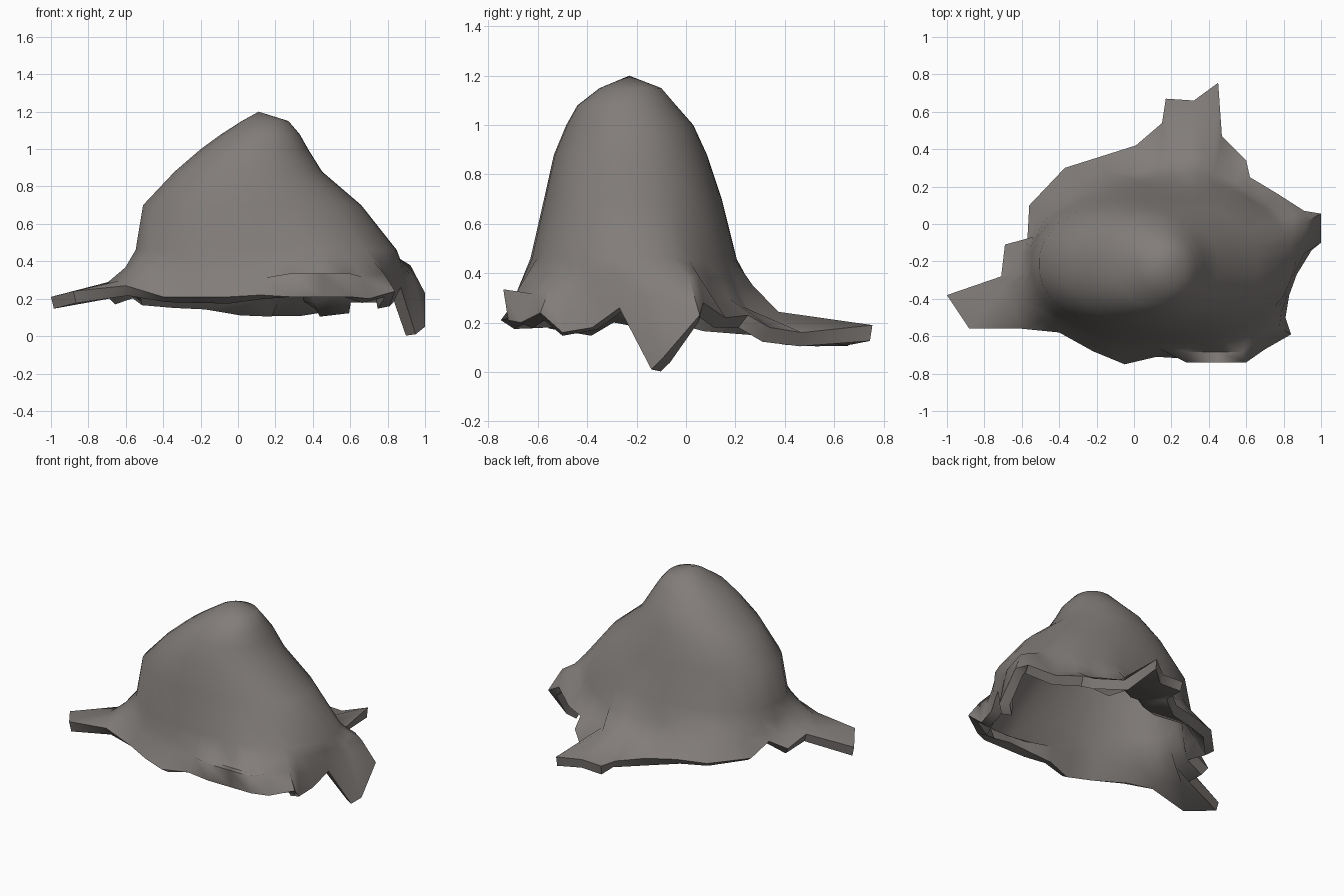
import bpy, bmesh, math

if "Cube" in bpy.data.objects:
    bpy.data.objects.remove(bpy.data.objects["Cube"])

# Ragged hem of the cloth, counter-clockwise from the right-hand corner (x, y, z)
HEM = [(0.87, -0.27, 0.26), (0.95, -0.14, 0.01), (1.0, -0.10, 0.05), (1.0, 0.055, 0.23),
       (0.91, 0.07, 0.28), (0.77, 0.16, 0.22), (0.62, 0.25, 0.23), (0.60, 0.34, 0.18),
       (0.47, 0.47, 0.16), (0.45, 0.755, 0.19), (0.32, 0.66, 0.17), (0.17, 0.67, 0.17),
       (0.15, 0.54, 0.16), (0.01, 0.42, 0.17), (-0.18, 0.36, 0.19), (-0.37, 0.30, 0.19),
       (-0.56, 0.10, 0.20), (-0.57, -0.08, 0.25), (-0.69, -0.11, 0.22), (-0.71, -0.28, 0.26),
       (-1.0, -0.38, 0.21), (-0.88, -0.56, 0.24), (-0.60, -0.56, 0.27), (-0.40, -0.58, 0.21),
       (-0.22, -0.68, 0.21), (-0.05, -0.75, 0.21), (0.12, -0.71, 0.22), (0.28, -0.72, 0.21),
       (0.45, -0.72, 0.21), (0.60, -0.72, 0.21), (0.70, -0.67, 0.20), (0.84, -0.59, 0.24),
       (0.81, -0.50, 0.16), (0.83, -0.38, 0.18)]

# Oval body sections: z, left, right, front, back
SECTIONS = [(1.15, 0.02, 0.27, -0.35, -0.10), (1.08, -0.09, 0.33, -0.44, -0.04),
            (1.0, -0.20, 0.375, -0.485, 0.03), (0.88, -0.34, 0.45, -0.535, 0.085),
            (0.70, -0.51, 0.66, -0.575, 0.145), (0.46, -0.55, 0.85, -0.63, 0.205)]
PEAK = (0.11, -0.23, 1.2)
N = len(HEM)


def hem_angles():
    """Angle of each hem point around the body, unwrapped and evened out."""
    a = [math.atan2((y + 0.2) / 0.45, (x - 0.12) / 0.7) for x, y, z in HEM]
    for i in range(1, N):
        while a[i] < a[i - 1] - math.pi:
            a[i] += 2 * math.pi
    for _ in range(2):
        ext = [a[-1] - 2 * math.pi] + a + [a[0] + 2 * math.pi]
        a = [(ext[i] + 2 * ext[i + 1] + ext[i + 2]) / 4 for i in range(N)]
    return a


def oval(section, angles):
    """Slightly squared oval at one height."""
    z, x0, x1, y0, y1 = section
    pts = []
    for t in angles:
        c, s = math.cos(t), math.sin(t)
        c = math.copysign(abs(c) ** 0.93, c)
        s = math.copysign(abs(s) ** 0.93, s)
        pts.append(((x0 + x1) / 2 + c * (x1 - x0) / 2, (y0 + y1) / 2 + s * (y1 - y0) / 2, z))
    return pts


def flare(a, b, stage):
    """Points between body and hem (stage 0 upper, 1 lower); the drape differs by side."""
    x, y, z = b
    if y < -0.65 and 0.2 < x < 0.65:            # front lip, folded outward
        if stage == 0:
            return (a[0] + (x - a[0]) * 0.7, -0.685, 0.325)
        return (x, -0.74, 0.335)
    f, g = 0.45, 0.62
    if y > 0.4:                                 # back foot
        f, g = 0.32, 0.8
    elif x < -0.6:                              # left foot
        f, g = 0.4, 0.75
    elif x > 0.85 and y > -0.2:                 # right foot, hanging steeply
        f, g = 0.6, 0.35
    elif x > 0.65 and y < 0:                    # front right corner
        f, g = 0.6, 0.55
    elif x < 0.1 and y > 0:                     # steep back left wall
        f, g = 0.55, 0.6
    elif y > 0.1:
        f, g = 0.4, 0.7
    if stage == 0:
        f, g = f * 0.42, g * 0.5
    return (a[0] + (x - a[0]) * f, a[1] + (y - a[1]) * f, a[2] + (z - a[2]) * g)


angles = hem_angles()
rings = [oval(s, angles) for s in SECTIONS]
base = rings[-1]
rings += [[flare(p, q, stage) for p, q in zip(base, HEM)] for stage in (0, 1)]
rings.append(HEM)

# Cloth surface lofted from the peak to the hem
bm = bmesh.new()
peak = bm.verts.new(PEAK)
loops = [[bm.verts.new(p) for p in ring] for ring in rings]
for i in range(N):
    j = (i + 1) % N
    bm.faces.new((peak, loops[0][i], loops[0][j]))
    for up, low in zip(loops, loops[1:]):
        bm.faces.new((up[i], low[i], low[j], up[j]))
mesh = bpy.data.meshes.new("draped_cloth")
bm.to_mesh(mesh)
bm.free()
cloth = bpy.data.objects.new("draped_cloth", mesh)
bpy.context.collection.objects.link(cloth)

# Material
mat = bpy.data.materials.new("warm grey cloth")
mat.diffuse_color = (0.222, 0.204, 0.193, 1)
mat.use_nodes = True
mat.node_tree.nodes["Principled BSDF"].inputs["Base Color"].default_value = mat.diffuse_color
mesh.materials.append(mat)

# Cloth thickness, inward, with a closed hem
solid = cloth.modifiers.new("thickness", 'SOLIDIFY')
solid.thickness = 0.065
solid.offset = -1
bpy.context.view_layer.objects.active = cloth
cloth.select_set(True)
bpy.ops.object.modifier_apply(modifier="thickness")
bpy.ops.object.shade_smooth_by_angle(angle=math.radians(55))
